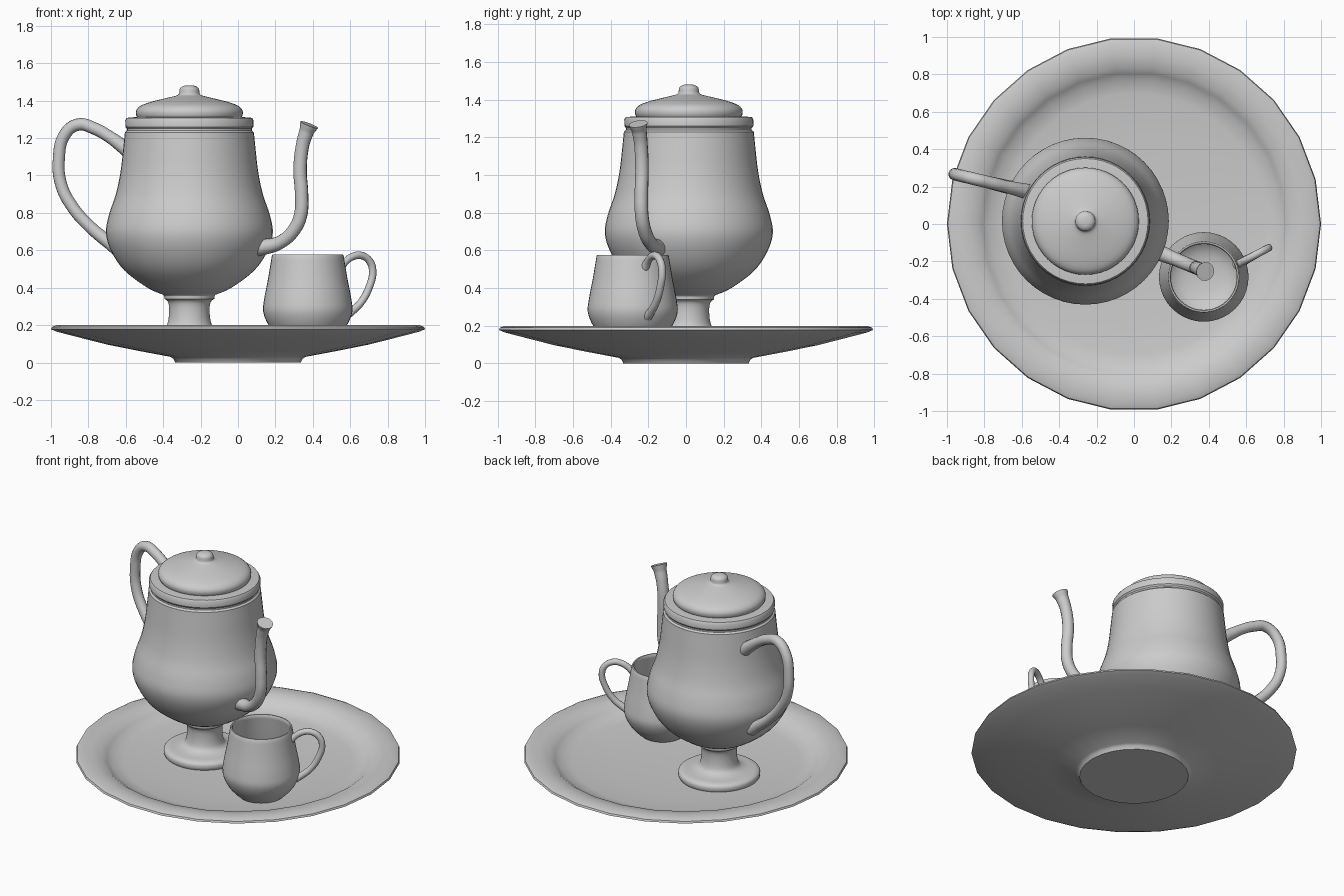
import bpy, bmesh, math
from mathutils import Vector


def smooth_line(pts, steps):
    """Catmull-Rom refinement of an (r, z) profile."""
    p = [Vector(q) for q in pts]
    p = [p[0]] + p + [p[-1]]
    out = []
    for i in range(1, len(p) - 2):
        a, b, c, d = p[i - 1:i + 3]
        for s in range(steps):
            t = s / steps
            out.append(0.5 * (2 * b + (c - a) * t + (2 * a - 5 * b + 4 * c - d) * t * t
                              + (3 * b - a - 3 * c + d) * t ** 3))
    return out + [p[-1]]


def shade(ob, angle):
    bpy.ops.object.select_all(action='DESELECT')
    ob.select_set(True)
    bpy.context.view_layer.objects.active = ob
    bpy.ops.object.shade_smooth_by_angle(angle=math.radians(angle))


def lathe(name, profile, centre, sides, angle=35):
    bm = bmesh.new()
    rings = []
    for r, z in profile:
        rings.append([bm.verts.new((centre[0] + max(r, 0) * math.cos(math.tau * k / sides),
                                    centre[1] + max(r, 0) * math.sin(math.tau * k / sides), z))
                      for k in range(sides)])
    for a, b in zip(rings, rings[1:]):
        for k in range(sides):
            n = (k + 1) % sides
            bm.faces.new((a[k], a[n], b[n], b[k]))
    bmesh.ops.remove_doubles(bm, verts=bm.verts, dist=1e-5)
    bmesh.ops.recalc_face_normals(bm, faces=bm.faces)
    me = bpy.data.meshes.new(name)
    bm.to_mesh(me)
    bm.free()
    ob = bpy.data.objects.new(name, me)
    bpy.context.collection.objects.link(ob)
    shade(ob, angle)
    return ob


def tube(name, pts, y_of_x, radius):
    """Swept round bar; pts are (x, z, radius factor), y follows a straight line in plan."""
    cu = bpy.data.curves.new(name, 'CURVE')
    cu.dimensions = '3D'
    cu.bevel_depth = radius
    cu.bevel_resolution = 4
    cu.resolution_u = 8
    cu.use_fill_caps = True
    sp = cu.splines.new('BEZIER')
    sp.bezier_points.add(len(pts) - 1)
    for bp, (x, z, f) in zip(sp.bezier_points, pts):
        bp.co = (x, y_of_x(x), z)
        bp.radius = f
        bp.handle_left_type = bp.handle_right_type = 'AUTO'
    ob = bpy.data.objects.new(name, cu)
    bpy.context.collection.objects.link(ob)
    bpy.ops.object.select_all(action='DESELECT')
    ob.select_set(True)
    bpy.context.view_layer.objects.active = ob
    bpy.ops.object.convert(target='MESH')
    shade(bpy.context.object, 50)


POT = (-0.26, 0.015)
CUP = (0.373, -0.283)

# Tray: 26-sided dish on a low round foot
lathe("tray", [(0, 0), (0.335, 0), (0.345, 0.02), (0.36, 0.03), (0.52, 0.06), (0.70, 0.096),
               (0.85, 0.134), (0.97, 0.165), (1.0, 0.178), (0.995, 0.19), (0.97, 0.2),
               (0.90, 0.198), (0.84, 0.186), (0.81, 0.165), (0.775, 0.14), (0.70, 0.129),
               (0.50, 0.117), (0.25, 0.11), (0, 0.108)], (0, 0), 26)

# Pot foot: disc, flare and stem
foot = [(0, 0.112), (0.245, 0.112)] + smooth_line(
    [(0.252, 0.125), (0.25, 0.15), (0.225, 0.165), (0.17, 0.172), (0.128, 0.19),
     (0.112, 0.23), (0.108, 0.29), (0.115, 0.325), (0.133, 0.34)], 3) + [(0.135, 0.36), (0, 0.4)]
lathe("pot_foot", foot, POT, 48)

# Pot body with a raised collar
body = [(0, 0.352), (0.135, 0.355)] + smooth_line(
    [(0.14, 0.362), (0.225, 0.4), (0.345, 0.49), (0.415, 0.59), (0.446, 0.69), (0.43, 0.79),
     (0.393, 0.9), (0.368, 1.02), (0.353, 1.15), (0.345, 1.23)], 4) + [
    (0.334, 1.24), (0.334, 1.25), (0.342, 1.26), (0.343, 1.295), (0.335, 1.308),
    (0.29, 1.312), (0, 1.312)]
lathe("pot_body", body, POT, 48)

# Lid with a small knob
lid = [(0.275, 1.305)] + smooth_line(
    [(0.284, 1.32), (0.285, 1.345), (0.262, 1.372), (0.20, 1.395), (0.11, 1.417), (0.062, 1.43),
     (0.054, 1.445), (0.05, 1.465), (0.03, 1.479), (0, 1.482)], 3)
lathe("pot_lid", lid, POT, 48, 60)

# Pot handle and spout
tube("pot_handle", [(-0.56, 1.11, 1.3), (-0.61, 1.15, 1.15), (-0.685, 1.205, 1), (-0.77, 1.252, 1),
                    (-0.855, 1.272, 1), (-0.925, 1.22, 1), (-0.958, 1.085, 1), (-0.945, 0.95, 1),
                    (-0.885, 0.832, 1), (-0.785, 0.72, 1), (-0.68, 0.635, 1.1), (-0.62, 0.59, 1.3)],
     lambda x: 0.18 - 0.24 * (x + 0.6), 0.033)
tube("pot_spout", [(0.08, 0.615, 1.4), (0.15, 0.62, 1.15), (0.23, 0.645, 1), (0.30, 0.71, 1),
                   (0.335, 0.79, 1), (0.34, 0.9, 1), (0.332, 1.03, 1), (0.346, 1.165, 1),
                   (0.367, 1.235, 1.1), (0.381, 1.272, 1.42)],
     lambda x: -0.155 - 0.41 * (x - 0.14), 0.036)

# Hollow cup
outer = smooth_line([(0.13, 0.115), (0.165, 0.145), (0.21, 0.2), (0.238, 0.27), (0.233, 0.34),
                     (0.212, 0.45), (0.192, 0.57)], 4)
inner = smooth_line([(0.176, 0.572), (0.196, 0.45), (0.216, 0.34), (0.219, 0.27), (0.19, 0.205),
                     (0.12, 0.16), (0, 0.145)], 4)
lathe("cup", [(0, 0.115)] + outer + [(0.188, 0.577), (0.18, 0.577)] + inner, CUP, 40, 50)

# Cup handle
tube("cup_handle", [(0.545, 0.505, 1.2), (0.575, 0.54, 1), (0.615, 0.567, 1), (0.66, 0.572, 1),
                    (0.705, 0.54, 1), (0.72, 0.485, 1), (0.704, 0.41, 1), (0.66, 0.325, 1),
                    (0.61, 0.275, 1.1), (0.575, 0.25, 1.3)],
     lambda x: -0.212 + 0.53 * (x - 0.56), 0.02)
